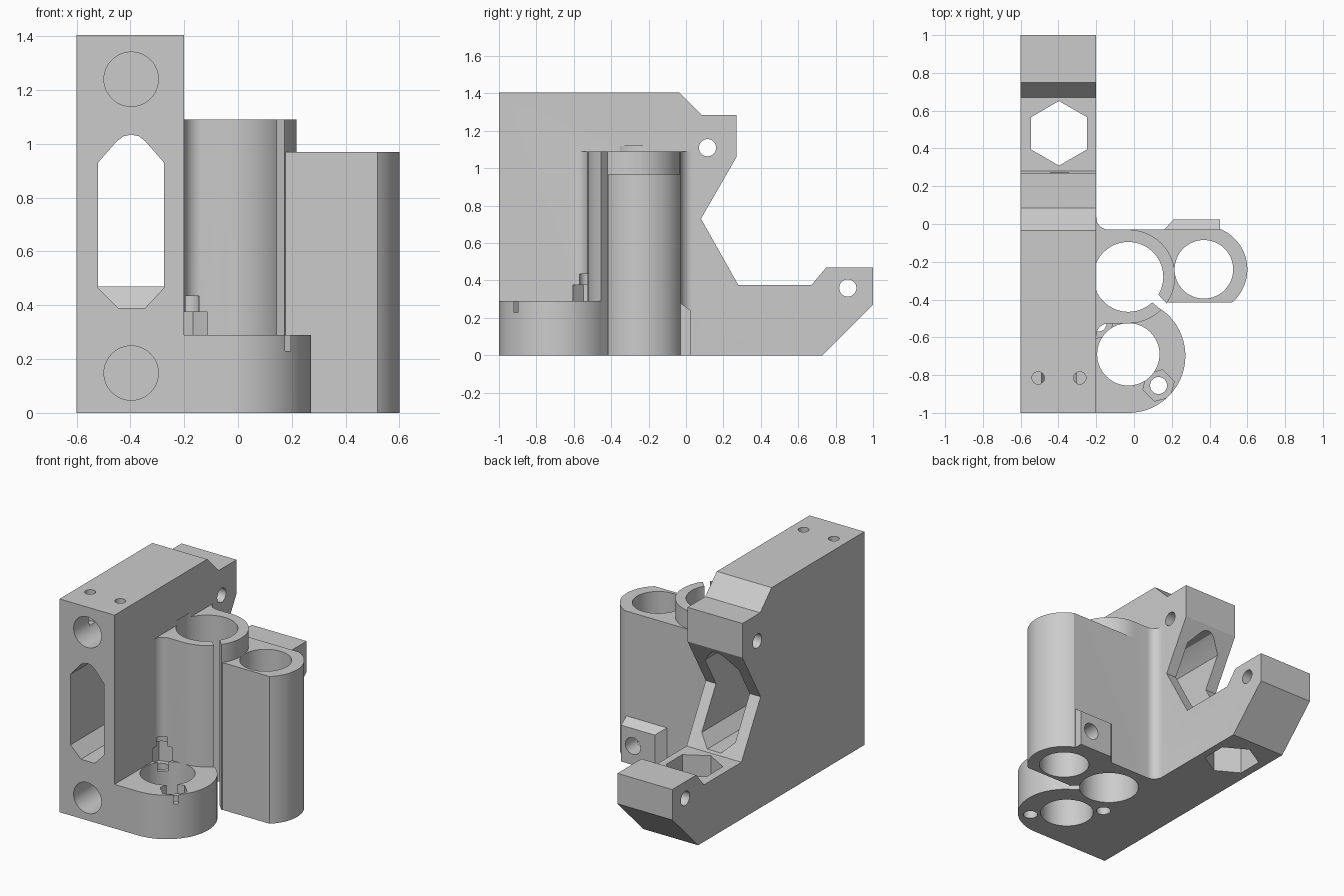
import bpy, bmesh, math

if "Cube" in bpy.data.objects:
    bpy.data.objects.remove(bpy.data.objects["Cube"])

grey = bpy.data.materials.new("printed_grey")
grey.diffuse_color = (0.6, 0.6, 0.6, 1)
grey.use_nodes = True
grey.node_tree.nodes["Principled BSDF"].inputs["Base Color"].default_value = grey.diffuse_color

AXES = {"x": lambda u, v, w: (w, u, v),
        "y": lambda u, v, w: (u, w, v),
        "z": lambda u, v, w: (u, v, w)}


def prism(name, pts, lo, hi, axis="z"):
    """Extrude a 2D outline along an axis."""
    bm = bmesh.new()
    put = AXES[axis]
    a = [bm.verts.new(put(u, v, lo)) for u, v in pts]
    b = [bm.verts.new(put(u, v, hi)) for u, v in pts]
    n = len(pts)
    bm.faces.new(a)
    bm.faces.new(b[::-1])
    for i in range(n):
        j = (i + 1) % n
        bm.faces.new((a[i], b[i], b[j], a[j]))
    bmesh.ops.recalc_face_normals(bm, faces=bm.faces)
    me = bpy.data.meshes.new(name)
    bm.to_mesh(me)
    bm.free()
    me.materials.append(grey)
    ob = bpy.data.objects.new(name, me)
    bpy.context.collection.objects.link(ob)
    return ob


def arc(cx, cy, r, a0, a1, n=24):
    return [(cx + r * math.cos(math.radians(a0 + (a1 - a0) * i / n)),
             cy + r * math.sin(math.radians(a0 + (a1 - a0) * i / n)))
            for i in range(n + 1)]


def ring(cx, cy, r, n=48, turn=0):
    return arc(cx, cy, r, turn, turn + 360, n)[:-1]


# Side plate with the notched back and two lugs
body = prism("carriage_body", [
    (-1, 0), (.73, 0), (1, .27), (1, .47), (.75, .47), (.67, .375), (.28, .375),
    (.08, .73), (.27, 1.06), (.27, 1.285), (.085, 1.285), (-.035, 1.405), (-1, 1.405)],
    -.6, -.2, "x")

# Bearing tower, filleted into the plate
tower = prism("bearing_tower",
              [(-.25, -.59)] + arc(-.135, -.591, .065, 180, 90, 8)
              + arc(-.03, -.278, .248, -90, 90, 40)
              + arc(-.135, .035, .065, 270, 180, 8) + [(-.25, .035)], 0, 1.09)

# Second rod housing
housing = prism("rod_housing", [(-.03, -.03), (-.03, -.415)]
                + arc(.37, -.24, .23, -49.5, 65.9, 32), 0, .97)

# Lead nut flange
flange = prism("nut_flange", [(-.25, -1)] + arc(-.03, -.698, .302, -90, 90, 40)
               + [(-.25, -.396)], 0, .29)

# Screw boss on the back of the rod housing
boss = prism("screw_boss", [(-.1, 0), (.025, 0), (.025, .24), (-.03, .28), (-.1, .28)],
             .16, .455, "x")

nut = (-.03, -.69)
cuts = [
    # Vertical bores
    prism("cut", ring(-.03, -.28, .185, 64), -.1, 1.12),
    prism("cut", ring(.37, -.24, .155, 64), -.1, 1.2),
    prism("cut", ring(*nut, .165, 64), -.1, .29 + .001),
    # Clamp slit
    prism("cut", [(.0, -.265), (.0, -.325), (.06, -.385), (.145, -.455), (.177, -.424),
                  (.08, -.325)], -.1, 1.2),
    # Belt slot
    prism("cut", [(-.52, .465), (-.445, .39), (-.345, .39), (-.275, .465), (-.275, .93),
                  (-.345, 1.01), (-.368, 1.028), (-.397, 1.034), (-.426, 1.028),
                  (-.45, 1.01), (-.52, .93)], -1.1, .6, "y"),
    # Hexagonal trap in the lower arm
    prism("cut", ring(-.397, .48, .171, 6, 30), -.1, .45),
    # Horizontal boss screw hole and slanted boss side
    prism("cut", ring(.37, .125, .055, 32), -.2, .1, "y"),
    prism("cut", [(.15, -.03), (.16, -.03), (.21, .025), (.21, .05), (.15, .05)], -.1, .4),
]
# Guide rod sockets, lug holes and top pin holes
for z in (.148, 1.24):
    cuts.append(prism("cut", ring(-.397, z, .101), -1.1, 0, "y"))
for y, z in ((.115, 1.11), (.865, .36)):
    cuts.append(prism("cut", ring(y, z, .046, 32), -.7, -.1, "x"))
for x in (-.507, -.287):
    cuts.append(prism("cut", ring(x, -.815, .033, 24), 1.2, 1.5))
# Nut screw holes with hexagonal pockets, on opposite sides
for s in (1, -1):
    x, y = nut[0] + s * .16, nut[1] - s * .165
    cuts.append(prism("cut", ring(x, y, .045, 24), -.1, .435))
    cuts.append(prism("cut", ring(x, y, .086, 6, 15), .23, .375))


def combine(other, op):
    m = body.modifiers.new(op, "BOOLEAN")
    m.operation, m.solver, m.object = op, "EXACT", other
    bpy.context.view_layer.objects.active = body
    bpy.ops.object.modifier_apply(modifier=m.name)
    bpy.data.objects.remove(other, do_unlink=True)


for part in (tower, housing, flange, boss):
    combine(part, "UNION")
for c in cuts:
    combine(c, "DIFFERENCE")

bpy.ops.object.select_all(action="DESELECT")
body.select_set(True)
bpy.context.view_layer.objects.active = body
bpy.ops.object.shade_smooth_by_angle(angle=math.radians(25))
